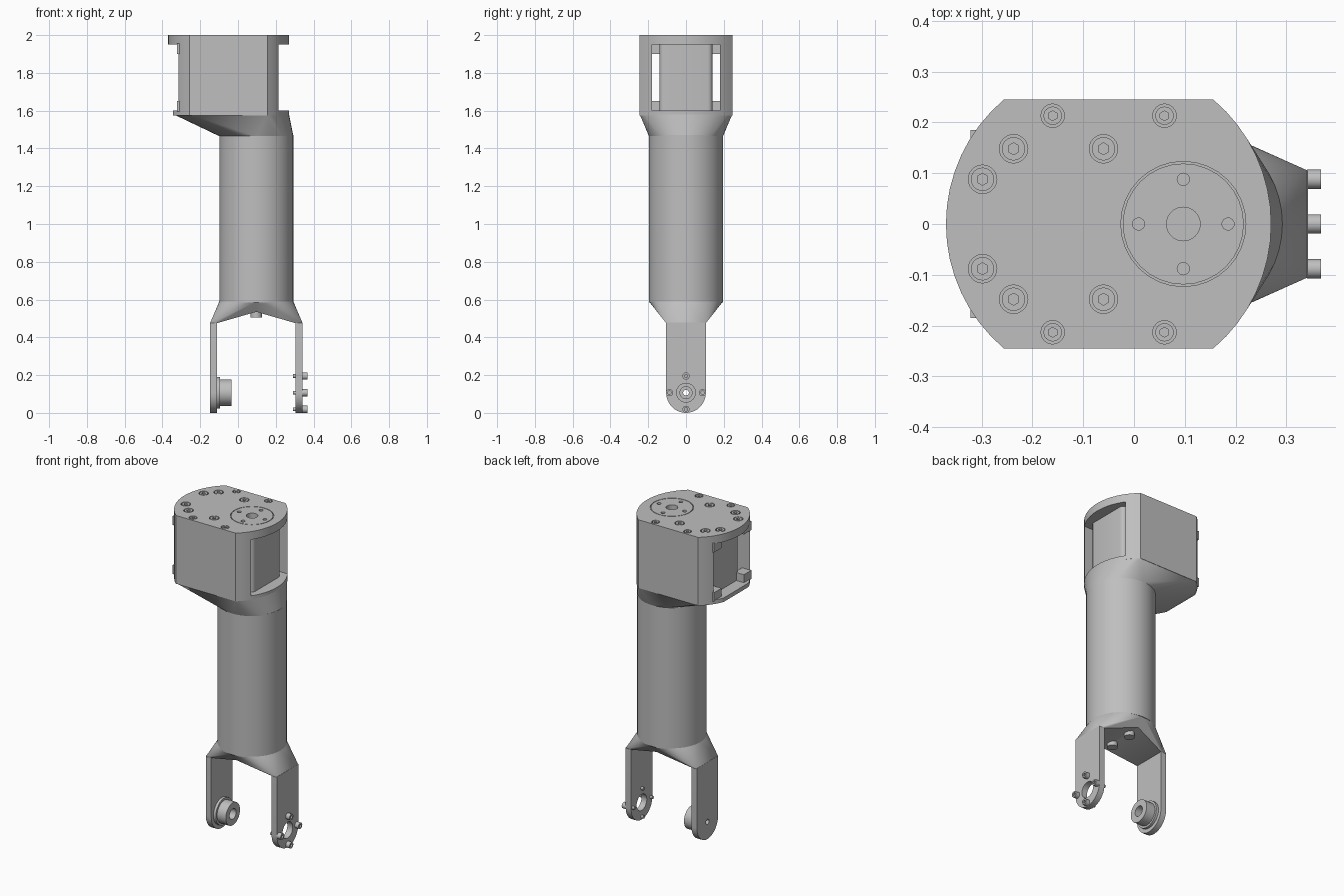
import bpy, bmesh, math
from mathutils import Matrix, Vector

if "Cube" in bpy.data.objects:
    bpy.data.objects.remove(bpy.data.objects["Cube"])

grey = bpy.data.materials.new("machined_grey")
grey.use_nodes = True
GREY = (0.52, 0.52, 0.52, 1)
grey.diffuse_color = GREY
grey.node_tree.nodes["Principled BSDF"].inputs["Base Color"].default_value = GREY

ALONG_X = Matrix.Rotation(math.pi / 2, 4, 'Y')
UPRIGHT = Matrix.Identity(4)


def finish(name, bm):
    bmesh.ops.remove_doubles(bm, verts=bm.verts, dist=1e-5)
    bmesh.ops.recalc_face_normals(bm, faces=bm.faces)
    mesh = bpy.data.meshes.new(name)
    bm.to_mesh(mesh)
    bm.free()
    mesh.materials.append(grey)
    ob = bpy.data.objects.new(name, mesh)
    bpy.context.collection.objects.link(ob)
    return ob


def lathe(name, profile, at, turn=UPRIGHT, sides=32):
    """Revolve a closed (radius, height) profile."""
    bm = bmesh.new()
    place = Matrix.Translation(at) @ turn
    rings = []
    for i in range(sides):
        a = math.tau * i / sides
        rings.append([bm.verts.new(place @ Vector((r * math.cos(a), r * math.sin(a), h)))
                      for r, h in profile])
    n = len(profile)
    for i in range(sides):
        a, b = rings[i], rings[(i + 1) % sides]
        for j in range(n):
            k = (j + 1) % n
            if profile[j][0] or profile[k][0]:
                bm.faces.new((a[j], b[j], b[k], a[k]))
    bmesh.ops.dissolve_degenerate(bm, dist=1e-6, edges=bm.edges)
    return finish(name, bm)


def cylinder(name, r, h, at, turn=UPRIGHT, sides=32):
    return lathe(name, [(0, 0), (r, 0), (r, h), (0, h)], at, turn, sides)


def prism(name, outline, z0, z1, place=UPRIGHT):
    bm = bmesh.new()
    face = bm.faces.new([bm.verts.new(place @ Vector((x, y, z0))) for x, y in outline])
    out = bmesh.ops.extrude_face_region(bm, geom=[face])
    shift = place.to_3x3() @ Vector((0, 0, z1 - z0))
    bmesh.ops.translate(bm, vec=shift,
                        verts=[v for v in out["geom"] if isinstance(v, bmesh.types.BMVert)])
    return finish(name, bm)


def box(name, lo, hi):
    return prism(name, [(lo[0], lo[1]), (hi[0], lo[1]), (hi[0], hi[1]), (lo[0], hi[1])], lo[2], hi[2])


def hull(name, points):
    bm = bmesh.new()
    for p in points:
        bm.verts.new(p)
    out = bmesh.ops.convex_hull(bm, input=bm.verts)
    bmesh.ops.delete(bm, geom=list({g for g in out["geom_interior"]}), context='VERTS')
    bmesh.ops.dissolve_limit(bm, angle_limit=0.01, verts=bm.verts, edges=bm.edges)
    return finish(name, bm)


def cut(ob, cutters):
    for c in cutters:
        mod = ob.modifiers.new("cut", 'BOOLEAN')
        mod.object, mod.operation, mod.solver = c, 'DIFFERENCE', 'EXACT'
        c.hide_render = True
    bpy.context.view_layer.update()
    done = ob.evaluated_get(bpy.context.evaluated_depsgraph_get())
    mesh = bpy.data.meshes.new_from_object(done)
    ob.modifiers.clear()
    ob.data = mesh
    for c in cutters:
        bpy.data.objects.remove(c)


def circle(cx, r, sides=48):
    return [(cx + r * math.cos(math.tau * i / sides), r * math.sin(math.tau * i / sides))
            for i in range(sides)]


# Head outline: a disc with two flats
HEAD_X, HEAD_R, FLAT = -0.05, 0.32, 0.245
half = math.asin(FLAT / HEAD_R)
arc = [-half + 2 * half * i / 16 for i in range(17)]
head = [(HEAD_X + HEAD_R * math.cos(a), HEAD_R * math.sin(a)) for a in arc]
head += [(2 * HEAD_X - x, -y) for x, y in head]
TUBE_X, TUBE_R = 0.097, 0.196

# Top plate with dial groove, bores and recessed socket screws
plate = prism("top_plate", head, 1.95, 2.0)
cutters = [lathe("groove", [(0.119, 1.99), (0.123, 1.99), (0.123, 2.1), (0.119, 2.1)], (TUBE_X, 0, 0)),
           cylinder("bore", 0.033, 0.1, (TUBE_X, 0, 1.97))]
for i in range(4):
    a = i * math.pi / 2
    cutters.append(cylinder("pin_hole", 0.012, 0.1,
                            (TUBE_X + 0.088 * math.cos(a), 0.088 * math.sin(a), 1.98), sides=16))
for x, y, r in ((-0.16, 0.213, 0.023), (0.06, 0.213, 0.023), (-0.298, 0.088, 0.028),
                (-0.237, 0.148, 0.028), (-0.06, 0.148, 0.028)):
    for s in (-1, 1):
        cutters.append(lathe("screw_gap", [(r - 0.005, 1.98), (r, 1.98), (r, 2.1), (r - 0.005, 2.1)],
                             (x, s * y, 0), sides=24))
        cutters.append(cylinder("socket", r * 0.42, 0.1, (x, s * y, 1.985),
                                Matrix.Rotation(math.pi / 6, 4, 'Z'), 6))
cut(plate, cutters)

# Two head walls, left by a window running right through
walls = prism("head_walls", head, 1.575, 1.952)
cut(walls, [box("window", (-1, -0.18, 1.6), (1, 0.18, 1.95)),
            box("end_trim", (-1, -1, 1.5), (-0.345, 1, 1.94))])

# Motor block filling the window, with rounded upright edges
motor = box("motor", (-0.27, -0.14, 1.59), (0.2, 0.14, 1.96))
bm = bmesh.new()
bm.from_mesh(motor.data)
upright = [e for e in bm.edges if abs(e.verts[0].co.z - e.verts[1].co.z) > 0.1]
bmesh.ops.bevel(bm, geom=upright, offset=0.025, segments=4, affect='EDGES', profile=0.5)
bm.to_mesh(motor.data)
bm.free()

# Mounting tabs in the window corners
for s in (-1, 1):
    for z in (1.595, 1.9):
        box("motor_tab", (-0.322, min(s * 0.11, s * 0.185), z), (-0.26, max(s * 0.11, s * 0.185), z + 0.055))

# Shoulder blending the head into the tube
hull("shoulder", [(max(x, -0.34), y, 1.58) for x, y in head]
     + [(x, y, 1.465) for x, y in circle(TUBE_X, TUBE_R)])
cylinder("tube", TUBE_R, 0.885, (TUBE_X, 0, 0.585), sides=48)

# Fork crown with a shallow roof-shaped notch below
ARM_OUT, ARM_IN, ARM_Y = 0.245, 0.208, 0.105
yoke = hull("fork_crown", [(x, y, 0.59) for x, y in circle(TUBE_X, TUBE_R)]
            + [(TUBE_X + sx * ARM_OUT, sy * ARM_Y, 0.475) for sx in (-1, 1) for sy in (-1, 1)])
cut(yoke, [hull("notch", [(TUBE_X + dx, y, z) for y in (-0.4, 0.4)
                          for dx, z in ((-ARM_IN, 0.4), (ARM_IN, 0.4), (-ARM_IN, 0.475),
                                        (ARM_IN, 0.475), (0, 0.535))])])
for s in (-1, 1):
    cylinder("crown_bolt", 0.03, 0.04, (TUBE_X, s * 0.075, 0.505), sides=24)

# Fork arms with rounded ends, pierced at the pivot
PIVOT = 0.107
ends = [math.pi + math.pi * i / 20 for i in range(21)]
arm_shape = [(ARM_Y * math.cos(a), PIVOT + PIVOT * math.sin(a)) for a in ends]
arm_shape += [(ARM_Y, 0.478), (-ARM_Y, 0.478)]
SIDE_ON = Matrix(((0, 0, 1, 0), (1, 0, 0, 0), (0, 1, 0, 0), (0, 0, 0, 1)))
for name, x0, x1, hole in (("right_arm", TUBE_X - ARM_OUT, TUBE_X - ARM_IN, 0.015),
                           ("left_arm", TUBE_X + ARM_IN, TUBE_X + ARM_OUT, 0.05)):
    arm = prism(name, arm_shape, x0, x1, SIDE_ON)
    cut(arm, [cylinder("pivot_hole", hole, 0.2, (x0 - 0.1, 0, PIVOT), ALONG_X)])

# Stepped pivot boss on the inside of the right arm
lathe("pivot_boss", [(0.015, 0), (0.083, 0), (0.083, 0.016), (0.07, 0.016), (0.07, 0.076),
                     (0.032, 0.076), (0.032, 0.03), (0.015, 0.03)],
      (TUBE_X - ARM_IN, 0, PIVOT), ALONG_X)

# Four bolts round the pivot hole of the left arm
for i in range(4):
    a = i * math.pi / 2
    lathe("arm_bolt", [(0, 0), (0.01, 0), (0.01, 0.05), (0.019, 0.05), (0.019, 0.078),
                       (0.009, 0.078), (0.009, 0.068), (0, 0.068)],
          (0.29, 0.088 * math.cos(a), PIVOT + 0.088 * math.sin(a)), ALONG_X, 20)

# Smooth round surfaces, keep edges sharp
bpy.ops.object.select_all(action='DESELECT')
for ob in bpy.context.collection.objects:
    if ob.type == 'MESH':
        ob.select_set(True)
        bpy.context.view_layer.objects.active = ob
bpy.ops.object.shade_smooth_by_angle(angle=math.radians(30))
